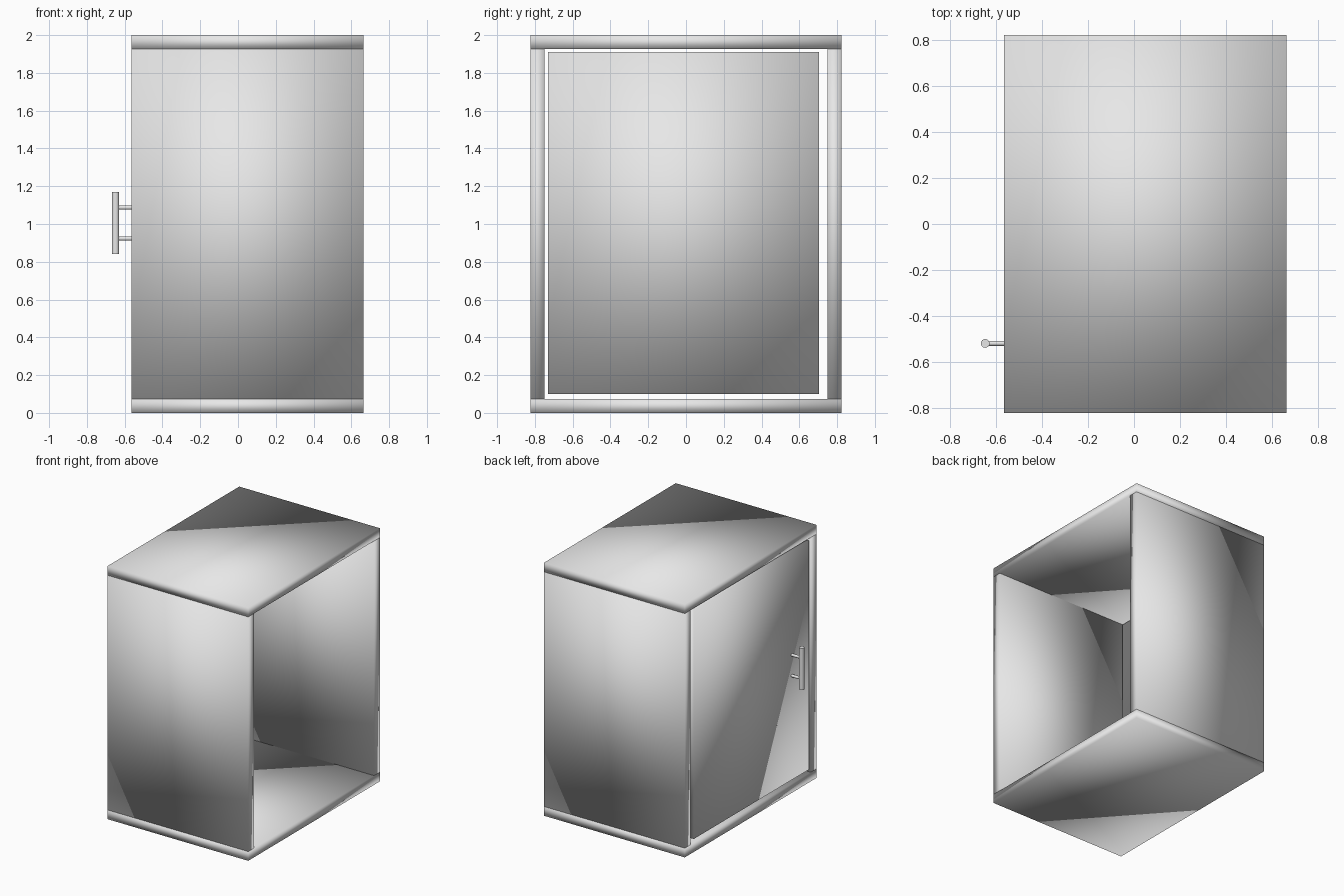
import bpy
from math import pi

cube = bpy.data.objects.get("Cube")
if cube:
    bpy.data.objects.remove(cube, do_unlink=True)

# One plain grey finish
GREY = (0.8, 0.8, 0.8, 1)
grey = bpy.data.materials.new("plain grey")
grey.use_nodes = True
grey.diffuse_color = GREY
grey.node_tree.nodes["Principled BSDF"].inputs["Base Color"].default_value = GREY


def finish(name):
    obj = bpy.context.object
    obj.name = name
    obj.data.materials.append(grey)
    return obj


def board(name, x, y, z):
    """Box between (low, high) limits on each axis, softly shaded overall."""
    limits = (x, y, z)
    bpy.ops.mesh.primitive_cube_add(size=1, location=[(a + b) / 2 for a, b in limits])
    obj = finish(name)
    obj.scale = [b - a for a, b in limits]
    bpy.ops.object.transform_apply(location=False, rotation=False, scale=True)
    bpy.ops.object.shade_smooth()


def rod(name, radius, length, location, rotation=(0, 0, 0)):
    bpy.ops.mesh.primitive_cylinder_add(vertices=24, radius=radius, depth=length,
                                        location=location, rotation=rotation)
    finish(name)
    bpy.ops.object.shade_smooth_by_angle()


# Carcass: an open-backed box of four boards
DEPTH = (-0.565, 0.665)
HALF, THICK, HEIGHT = 0.822, 0.073, 2.0
board("bottom_panel", DEPTH, (-HALF, HALF), (0, THICK))
board("top_panel", DEPTH, (-HALF, HALF), (HEIGHT - THICK, HEIGHT))
board("front_side_panel", DEPTH, (-HALF, THICK - HALF), (THICK, HEIGHT - THICK))
board("rear_side_panel", DEPTH, (HALF - THICK, HALF), (THICK, HEIGHT - THICK))

# Door set into the opening with a gap all round
board("door", (-0.562, -0.5), (-0.73, 0.705), (0.10, 1.91))

# Bar handle on two posts
BAR_X, BAR_Y, BAR_Z = -0.648, -0.52, 1.005
rod("handle_bar", 0.019, 0.33, (BAR_X, BAR_Y, BAR_Z))
for side, label in ((-1, "lower"), (1, "upper")):
    rod(f"{label}_handle_post", 0.011, 0.09,
        (BAR_X + 0.045, BAR_Y, BAR_Z + side * 0.082), (0, pi / 2, 0))
